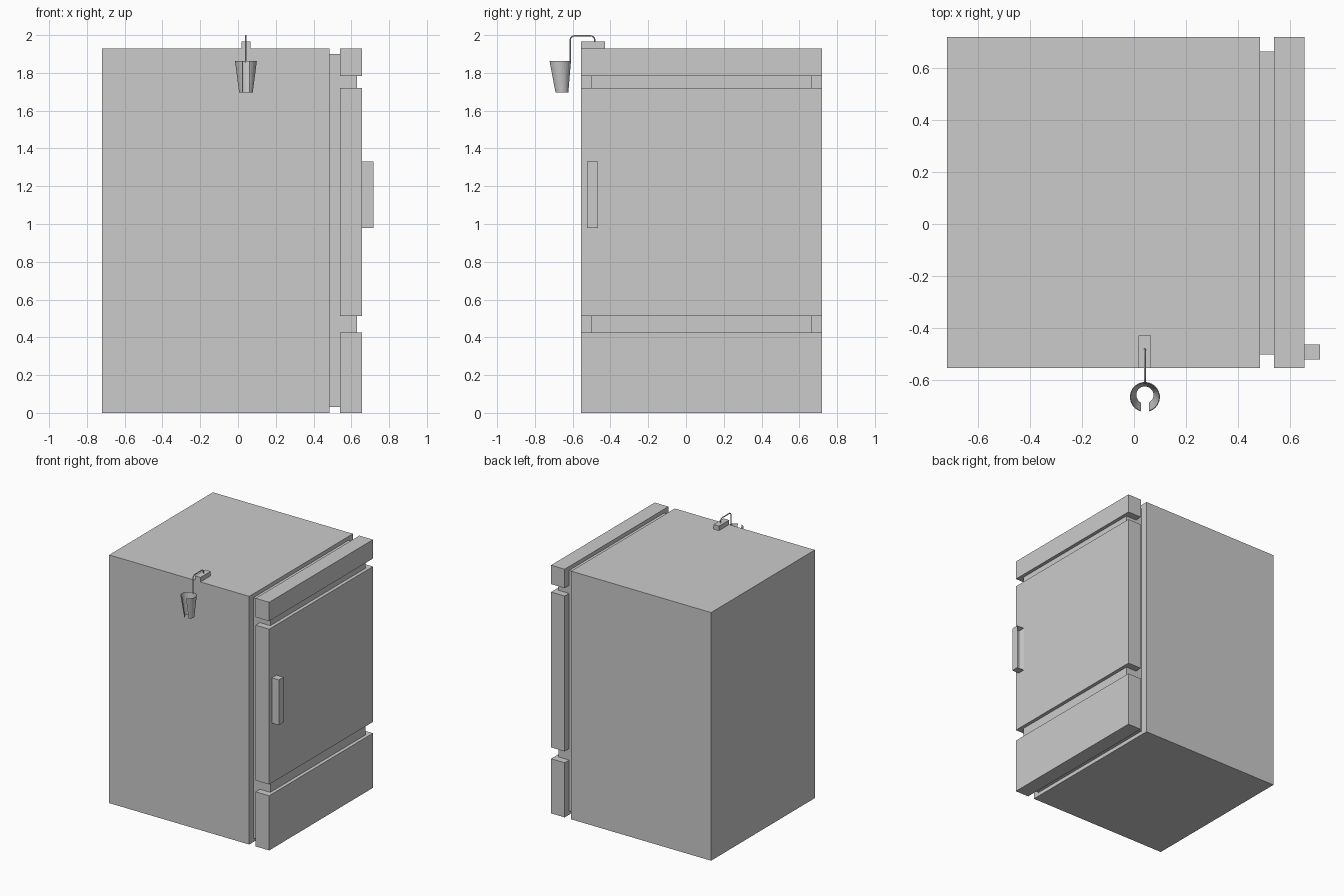
import bpy, bmesh, math

if "Cube" in bpy.data.objects:
    bpy.data.objects.remove(bpy.data.objects["Cube"])


def finish(name, bm):
    mesh = bpy.data.meshes.new(name)
    bm.to_mesh(mesh)
    bm.free()
    ob = bpy.data.objects.new(name, mesh)
    bpy.context.collection.objects.link(ob)
    return ob


def box_bmesh(x0, x1, y0, y1, z0, z1):
    bm = bmesh.new()
    bmesh.ops.create_cube(bm, size=1)
    for v in bm.verts:
        v.co = ((x0 + x1) / 2 + v.co.x * (x1 - x0),
                (y0 + y1) / 2 + v.co.y * (y1 - y0),
                (z0 + z1) / 2 + v.co.z * (z1 - z0))
    return bm


def box(name, *b):
    return finish(name, box_bmesh(*b))


Y0, Y1, TOP = -0.555, 0.72, 1.93

# cabinet and the recessed core behind the front panels
box("cabinet", -0.72, 0.485, Y0, Y1, 0, TOP)
box("recessed_core", 0.485, 0.63, -0.503, 0.665, 0.03, 1.90)

# front panels
for name, z0, z1 in (("lower_panel", 0, 0.425),
                     ("door", 0.513, 1.721),
                     ("upper_panel", 1.783, TOP)):
    box(name, 0.54, 0.657, Y0, Y1, z0, z1)

# door handle: a box hollowed out from its +y side
bm = box_bmesh(0.657, 0.717, -0.523, -0.465, 0.978, 1.33)
bm.normal_update()
grip = [f for f in bm.faces if f.normal.y > 0.9]
bmesh.ops.inset_region(bm, faces=grip, thickness=0.014)
bmesh.ops.translate(bm, verts=grip[0].verts, vec=(0, -0.042, 0))
finish("door_handle", bm)

# small base on the top that holds the wire
CX = 0.042
box("hook_base", CX - 0.024, CX + 0.024, Y0, -0.43, TOP, 1.965)

# bent wire with rounded corners
path = [(-0.483, 1.95)]
r = 0.022
for i in range(5):
    a = math.pi / 2 * i / 4
    path.append((-0.483 - r + r * math.cos(a), 1.974 + r * math.sin(a)))
for i in range(5):
    a = math.pi / 2 + math.pi / 2 * i / 4
    path.append((-0.613 + r + r * math.cos(a), 1.974 + r * math.sin(a)))
path.append((-0.613, 1.855))
curve = bpy.data.curves.new("hook_wire", 'CURVE')
curve.dimensions = '3D'
curve.bevel_depth = 0.004
curve.bevel_resolution = 1
curve.use_fill_caps = True
spline = curve.splines.new('POLY')
spline.points.add(len(path) - 1)
for p, (y, z) in zip(spline.points, path):
    p.co = (CX, y, z, 1)
bpy.context.collection.objects.link(bpy.data.objects.new("hook_wire", curve))

# tapered open holder with a straight slot facing the front
N = 24
bm = bmesh.new()
rings = []
for rad, cy, z in ((0.036, -0.659, 1.695), (0.058, -0.667, 1.863)):
    gap = math.asin(0.017 / rad)
    ring = []
    for i in range(N + 1):
        a = -math.pi / 2 + gap + (2 * math.pi - 2 * gap) * i / N
        ring.append(bm.verts.new((CX + rad * math.cos(a),
                                  cy + rad * math.sin(a), z)))
    rings.append(ring)
low, high = rings
for i in range(N):
    bm.faces.new((low[i], low[i + 1], high[i + 1], high[i]))
holder = finish("slotted_holder", bm)
wall = holder.modifiers.new("wall", 'SOLIDIFY')
wall.thickness = 0.003
